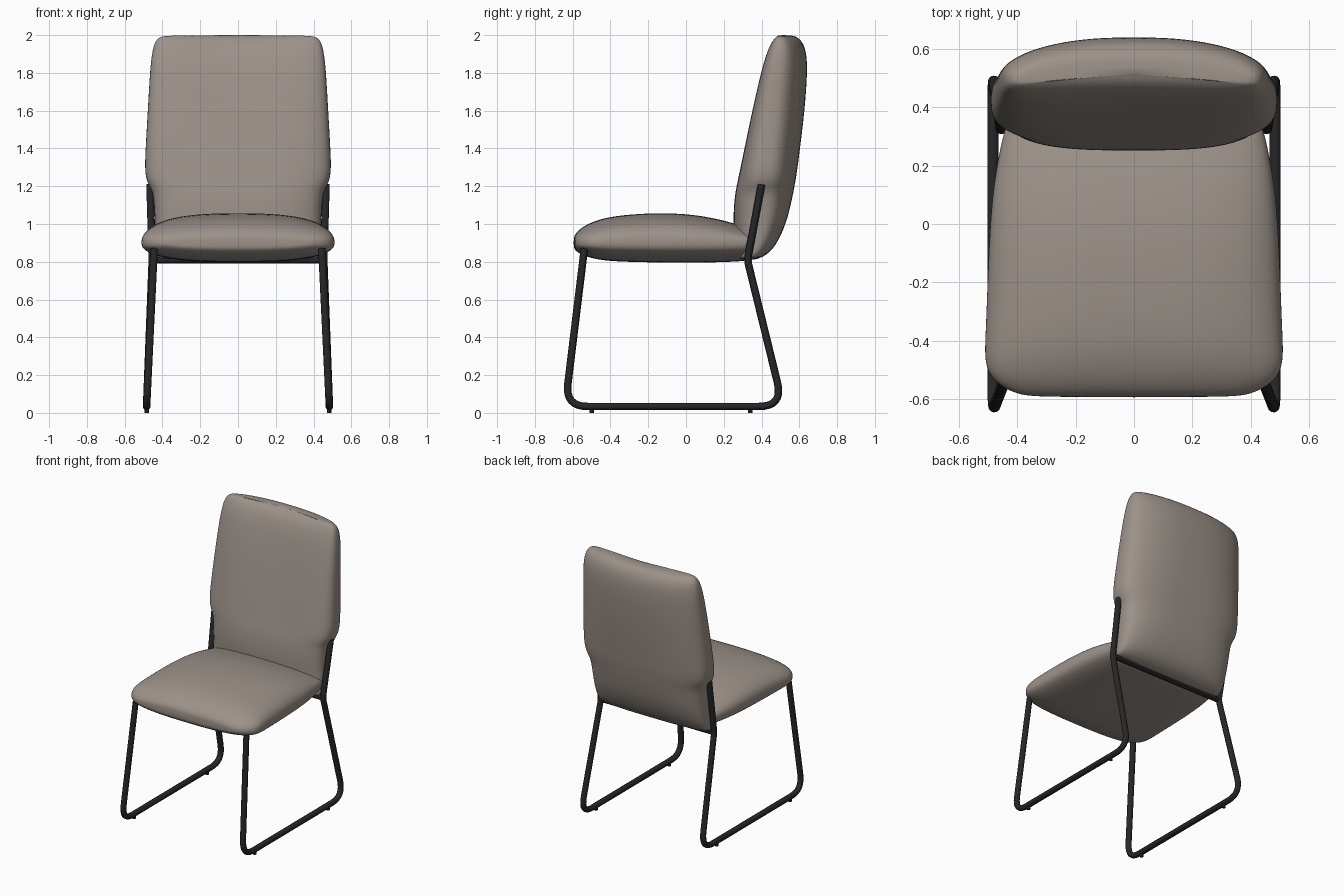
import bpy, bmesh
from math import cos, sin, tau
from mathutils import Vector

if "Cube" in bpy.data.objects:
    bpy.data.objects.remove(bpy.data.objects["Cube"], do_unlink=True)


def material(name, color, rough):
    m = bpy.data.materials.new(name)
    m.use_nodes = True
    m.diffuse_color = color
    shader = m.node_tree.nodes["Principled BSDF"]
    shader.inputs["Base Color"].default_value = color
    shader.inputs["Roughness"].default_value = rough
    return m


FABRIC = material("taupe fabric", (0.33, 0.285, 0.25, 1), 0.9)
METAL = material("black metal", (0.02, 0.02, 0.021, 1), 0.5)


def superellipse(n, count=36):
    """Unit rounded-rectangle outline, squarer as n grows."""
    for i in range(count):
        c, s = cos(tau * (i + 0.5) / count), sin(tau * (i + 0.5) / count)
        yield (abs(c) ** (2 / n) * (1 if c > 0 else -1),
               abs(s) ** (2 / n) * (1 if s > 0 else -1))


def loft(name, rings):
    """Skin a list of equal-length rings into a smooth closed cushion."""
    bm = bmesh.new()
    loops = [[bm.verts.new(p) for p in ring] for ring in rings]
    for a, b in zip(loops, loops[1:]):
        for i in range(len(a)):
            j = (i + 1) % len(a)
            bm.faces.new((a[i], a[j], b[j], b[i]))
    bm.faces.new(loops[0][::-1])
    bm.faces.new(loops[-1])
    bmesh.ops.recalc_face_normals(bm, faces=bm.faces)
    for f in bm.faces:
        f.smooth = True
    mesh = bpy.data.meshes.new(name)
    bm.to_mesh(mesh)
    bm.free()
    mesh.materials.append(FABRIC)
    ob = bpy.data.objects.new(name, mesh)
    bpy.context.collection.objects.link(ob)
    sub = ob.modifiers.new("soften", 'SUBSURF')
    sub.levels = sub.render_levels = 2
    return ob


# Seat cushion: sections along y as (y, half width, bottom, top)
seat = [(-0.595, 0.33, 0.875, 0.925), (-0.585, 0.40, 0.86, 0.95),
        (-0.56, 0.455, 0.84, 0.975), (-0.52, 0.5, 0.825, 1.0),
        (-0.46, 0.516, 0.81, 1.025), (-0.36, 0.51, 0.8, 1.047),
        (-0.12, 0.502, 0.795, 1.063), (0.1, 0.49, 0.795, 1.045),
        (0.27, 0.46, 0.8, 1.0), (0.36, 0.435, 0.81, 0.97),
        (0.42, 0.41, 0.84, 0.94)]
loft("seat_cushion", [
    [(w * u, y, 0.9 + v * (top - 0.9 if v > 0 else 0.9 - low))
     for u, v in superellipse(2.6)] for y, w, low, top in seat])

# Backrest: sections up z as (z, half width, front y, back y)
back = [(0.808, 0.42, 0.28, 0.36), (0.83, 0.435, 0.27, 0.42),
        (0.88, 0.44, 0.262, 0.475), (1.0, 0.44, 0.25, 0.53),
        (1.1, 0.445, 0.253, 0.555), (1.17, 0.452, 0.262, 0.57),
        (1.21, 0.478, 0.27, 0.577), (1.27, 0.496, 0.283, 0.588),
        (1.4, 0.491, 0.31, 0.605), (1.6, 0.479, 0.353, 0.63),
        (1.8, 0.468, 0.402, 0.645), (1.9, 0.458, 0.432, 0.641),
        (1.96, 0.444, 0.462, 0.622), (1.99, 0.42, 0.492, 0.592),
        (2.0, 0.38, 0.52, 0.56)]


def back_ring(z, w, front, rear):
    bow = 0.045 * min(1, max(0, (z - 1.0) / 0.7))   # sides wrap forward
    mid, half = (front + rear) / 2, (rear - front) / 2
    return [(w * u, mid + half * v - bow * u * u, z) for u, v in superellipse(2.9)]


loft("backrest", [back_ring(*s) for s in back])


def fillet(points, radii, steps=8):
    """Round the inner corners of a 3D path."""
    pts = [Vector(p) for p in points]
    out = [pts[0]]
    for a, b, c, r in zip(pts, pts[1:], pts[2:], radii):
        p, q = b + (a - b).normalized() * r, b + (c - b).normalized() * r
        for i in range(steps + 1):
            t = i / steps
            out.append(p * (1 - t) ** 2 + b * 2 * t * (1 - t) + q * t * t)
    return out + [pts[-1]]


def tube(name, path, radius):
    cu = bpy.data.curves.new(name, 'CURVE')
    cu.dimensions = '3D'
    cu.bevel_depth, cu.bevel_resolution, cu.use_fill_caps = radius, 4, True
    sp = cu.splines.new('POLY')
    sp.points.add(len(path) - 1)
    for point, co in zip(sp.points, path):
        point.co = (*co, 1)
    cu.materials.append(METAL)
    ob = bpy.data.objects.new(name, cu)
    bpy.context.collection.objects.link(ob)
    bpy.ops.object.select_all(action='DESELECT')
    ob.select_set(True)
    bpy.context.view_layer.objects.active = ob
    bpy.ops.object.convert(target='MESH')
    bpy.ops.object.shade_smooth_by_angle()


# Sled frames, one per side, with floor glides
for side, s in (("left", 1), ("right", -1)):
    path = [(s * 0.466, 0.4, 1.21), (s * 0.454, 0.325, 0.81),
            (s * 0.484, 0.515, 0.034), (s * 0.484, -0.64, 0.034),
            (s * 0.444, -0.538, 0.87)]
    tube(side + "_sled_frame", fillet(path, (0.03, 0.13, 0.12)), 0.02)
    for end, y in (("front", -0.5), ("rear", 0.34)):
        tube(f"{side}_{end}_glide", [(s * 0.484, y, 0), (s * 0.484, y, 0.03)], 0.012)

# Bar joining the frames beneath the back of the seat
tube("rear_crossbar", [(-0.454, 0.328, 0.808), (0.454, 0.328, 0.808)], 0.018)
